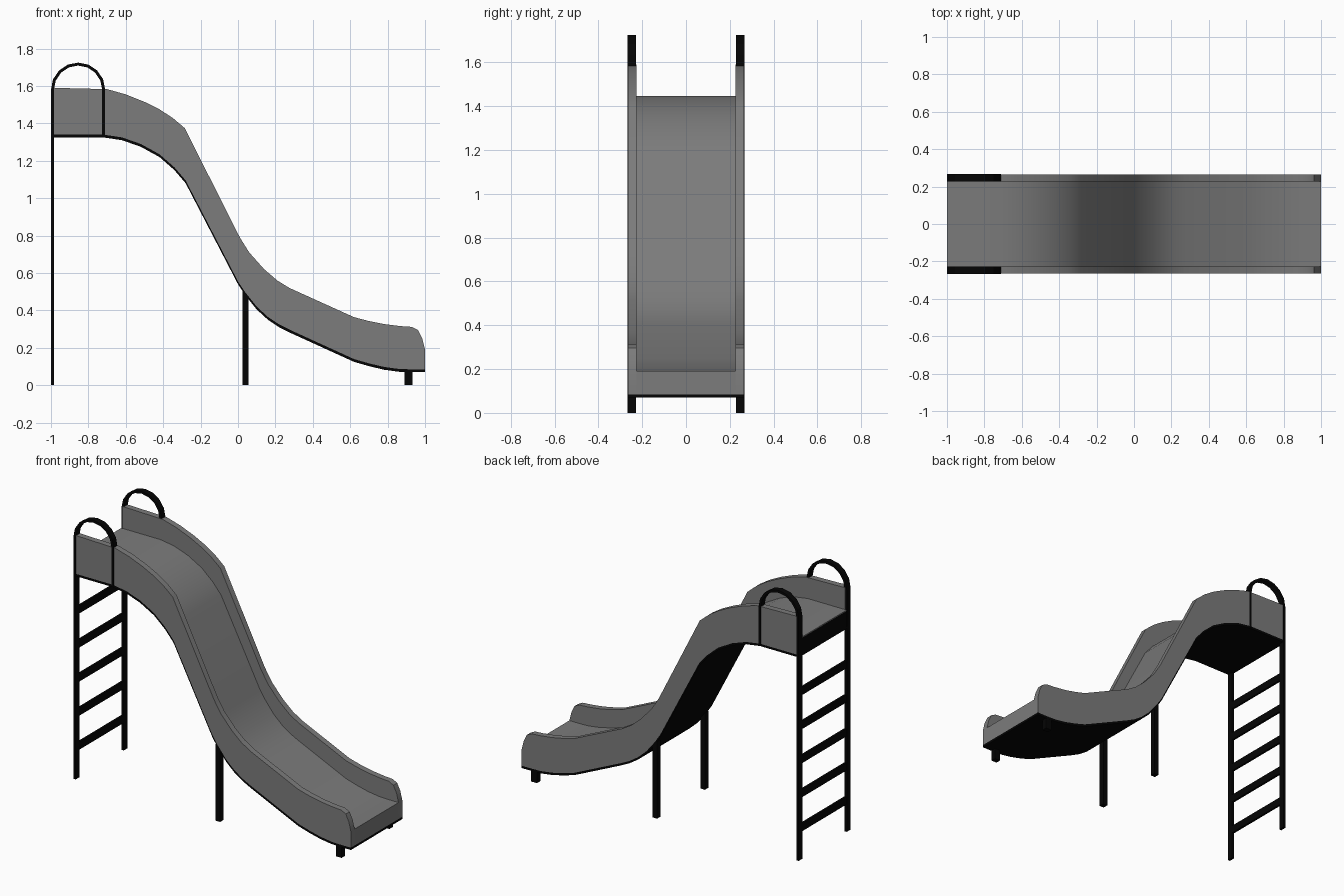
import bpy, bmesh, math

if "Cube" in bpy.data.objects:
    bpy.data.objects.remove(bpy.data.objects["Cube"])


def material(name, v):
    mat = bpy.data.materials.new(name)
    mat.diffuse_color = (v, v, v, 1)
    mat.use_nodes = True
    mat.node_tree.nodes["Principled BSDF"].inputs["Base Color"].default_value = mat.diffuse_color
    return mat


black = material("black_metal", 0.0015)
grey = material("dark_grey_plastic", 0.2)


def extrude_profile(name, outline, y0, y1, mat, smooth=False):
    """Solid made by sweeping an (x, z) outline from y0 to y1."""
    bm = bmesh.new()
    face = bm.faces.new([bm.verts.new((x, y0, z)) for x, z in outline])
    ext = bmesh.ops.extrude_face_region(bm, geom=[face], use_keep_orig=True)
    moved = [v for v in ext["geom"] if isinstance(v, bmesh.types.BMVert)]
    bmesh.ops.translate(bm, verts=moved, vec=(0, y1 - y0, 0))
    bmesh.ops.recalc_face_normals(bm, faces=bm.faces)
    mesh = bpy.data.meshes.new(name)
    bm.to_mesh(mesh)
    bm.free()
    ob = bpy.data.objects.new(name, mesh)
    bpy.context.collection.objects.link(ob)
    mesh.materials.append(mat)
    if smooth:
        bpy.ops.object.select_all(action='DESELECT')
        ob.select_set(True)
        bpy.context.view_layer.objects.active = ob
        bpy.ops.object.shade_smooth_by_angle(angle=math.radians(30))
    return ob


def box(name, x0, x1, y0, y1, z0, z1, mat=black):
    return extrude_profile(name, [(x0, z0), (x1, z0), (x1, z1), (x0, z1)], y0, y1, mat)


def raised(path, dz):
    return [(x, z + dz) for x, z in path]


# Underside curve and side wall top curve
base = [(-1, 1.325), (-0.72, 1.325), (-0.62, 1.31), (-0.52, 1.275), (-0.42, 1.22),
        (-0.34, 1.15), (-0.28, 1.08), (0, 0.54), (0.04, 0.48), (0.10, 0.405),
        (0.16, 0.35), (0.22, 0.31), (0.28, 0.28), (0.62, 0.125), (0.70, 0.102),
        (0.78, 0.083), (0.86, 0.072), (0.92, 0.07), (1, 0.07)]
wall_top = [(-0.99, 1.59), (-0.70, 1.583), (-0.60, 1.555), (-0.50, 1.515), (-0.42, 1.475),
            (-0.35, 1.43), (-0.285, 1.375), (0.01, 0.79), (0.06, 0.71), (0.14, 0.62),
            (0.21, 0.56), (0.275, 0.52), (0.62, 0.364), (0.70, 0.343), (0.78, 0.327),
            (0.87, 0.316), (0.93, 0.312), (0.963, 0.295), (0.985, 0.25), (1.0, 0.19)]
IN, OUT = 0.226, 0.265

# Black bottom skin, grey sliding bed, black rear edge under the bed lip
extrude_profile("bottom_skin", base + raised(base, 0.015)[::-1], -OUT, OUT, black, True)
bed = raised([(-0.99, 1.325)] + base[1:], 0.015) + raised(base, 0.122)[::-1] + [(-1, 1.441), (-0.99, 1.441)]
extrude_profile("slide_bed", bed, -IN, IN, grey, True)
box("rear_edge", -1, -0.99, -IN, IN, 1.325, 1.441)

# Post with hoop handrail outline
CX, CZ = -0.855, 1.58


def arc(r):
    return [(CX - r * math.cos(math.pi * i / 8), CZ + r * math.sin(math.pi * i / 8))
            for i in range(9)]


outer, inner = arc(0.145), arc(0.129)
rail = ([(-1, 0)] + outer + [(-0.71, 1.33), (-0.726, 1.33)] + inner[::-1]
        + [(-0.984, 0)])

# Parts repeated on both sides
for side, s in (("front", -1), ("back", 1)):
    extrude_profile(side + "_side_wall",
                    raised([(-0.99, 1.325)] + base[1:], 0.015) + wall_top[::-1],
                    s * IN, s * OUT, grey, True)
    extrude_profile(side + "_ladder_post_and_hoop", rail, s * 0.228, s * 0.267, black)
    box(side + "_middle_leg", 0.024, 0.056, s * 0.229, s * 0.264, 0, 0.5)
    box(side + "_foot", 0.89, 0.932, s * 0.229, s * 0.264, 0, 0.075)

# Ladder rungs
for i in range(5):
    z = 0.222 * (i + 1) - 0.018
    box(f"ladder_rung_{i + 1}", -0.999, -0.985, -0.23, 0.23, z - 0.025, z + 0.025)
